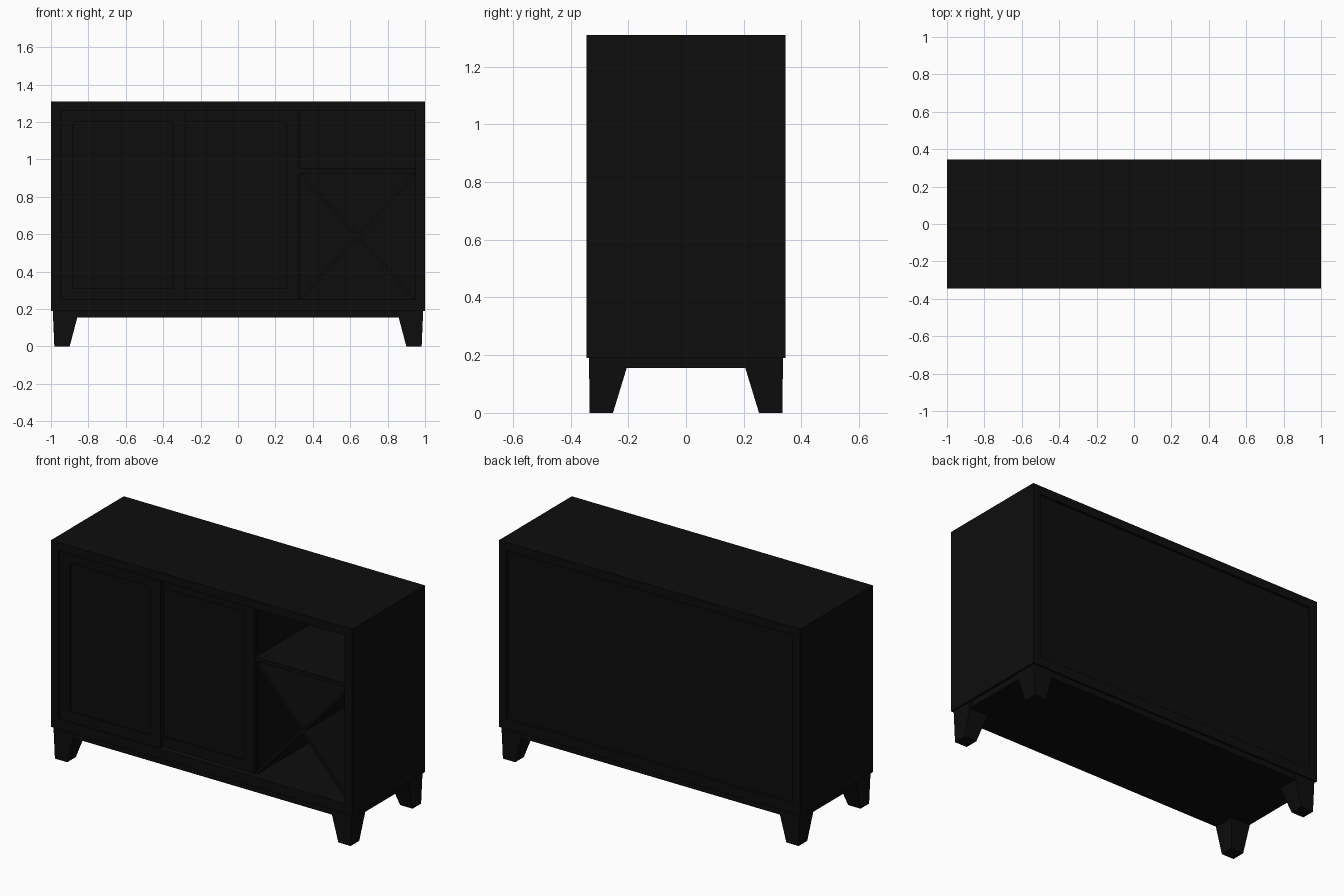
import bpy, bmesh, math
from mathutils import Matrix

if "Cube" in bpy.data.objects:
    bpy.data.objects.remove(bpy.data.objects["Cube"])

black = bpy.data.materials.new("black paint")
black.diffuse_color = (0.004, 0.004, 0.004, 1)
black.use_nodes = True
black.node_tree.nodes["Principled BSDF"].inputs["Base Color"].default_value = black.diffuse_color


def make(name, bm):
    bmesh.ops.recalc_face_normals(bm, faces=bm.faces)
    me = bpy.data.meshes.new(name)
    bm.to_mesh(me)
    bm.free()
    me.materials.append(black)
    ob = bpy.data.objects.new(name, me)
    bpy.context.collection.objects.link(ob)
    return ob


def add_box(bm, x, y, z):
    """Box between (min, max) pairs on each axis."""
    verts = bmesh.ops.create_cube(bm, size=1)["verts"]
    for v in verts:
        v.co = [r[0] if c < 0 else r[1] for c, r in zip(v.co, (x, y, z))]
    return verts


def box(name, x, y, z):
    bm = bmesh.new()
    add_box(bm, x, y, z)
    return make(name, bm)


# Cabinet case
FY, BY = -0.345, 0.345
box("top_board", (-1, 1), (FY, BY), (1.26, 1.31))
box("bottom_board", (-1, 1), (FY, BY), (0.19, 0.25))
box("left_side", (-1, -0.95), (FY, BY), (0.25, 1.26))
box("right_side", (0.95, 1), (FY, BY), (0.25, 1.26))
box("back_panel", (-0.95, 0.95), (0.31, 0.33), (0.25, 1.26))
box("plinth", (-0.985, 0.985), (-0.333, 0.333), (0.155, 0.19))


# Sliding doors: stiles and rails around a recessed panel
def door(name, x0, x1, y0):
    y1, w, z0, z1 = y0 + 0.025, 0.068, 0.25, 1.26
    bm = bmesh.new()
    add_box(bm, (x0, x0 + w), (y0, y1), (z0, z1))
    add_box(bm, (x1 - w, x1), (y0, y1), (z0, z1))
    add_box(bm, (x0 + w, x1 - w), (y0, y1), (z0, z0 + 0.06))
    add_box(bm, (x0 + w, x1 - w), (y0, y1), (z1 - 0.06, z1))
    add_box(bm, (x0 + w, x1 - w), (y0 + 0.01, y1 - 0.003), (z0 + 0.06, z1 - 0.06))
    make(name, bm)


door("front_sliding_door", -0.95, -0.28, -0.335)
door("rear_sliding_door", -0.35, 0.325, -0.308)

# Open bay: divider, shelf and crossed bottle rack
box("bay_divider", (0.30, 0.33), (-0.283, 0.31), (0.25, 1.26))
box("bay_shelf", (0.325, 0.95), (-0.305, 0.31), (0.925, 0.95))
dx, dz = 0.62, 0.675
length = math.hypot(dx, dz) - 0.02
for name, sign in (("rack_board_rising", -1), ("rack_board_falling", 1)):
    bm = bmesh.new()
    add_box(bm, (-length / 2, length / 2), (-0.305, 0.31), (-0.009, 0.009))
    turn = Matrix.Rotation(sign * math.atan2(dz, dx), 4, 'Y')
    bm.transform(Matrix.Translation((0.64, 0, 0.5875)) @ turn)
    make(name, bm)

# Tapered legs, mirrored to the four corners
for sx, xn in ((-1, "left"), (1, "right")):
    for sy, yn in ((-1, "front"), (1, "back")):
        bm = bmesh.new()
        for v in add_box(bm, (0.86, 0.99), (0.205, 0.336), (0, 0.19)):
            if v.co.z < 0.01:
                v.co.x = 0.90 if v.co.x < 0.9 else 0.982
                v.co.y = 0.253 if v.co.y < 0.25 else 0.334
            elif v.co.x < 0.9:
                v.co.x, v.co.y = 0.85, v.co.y
            if v.co.z > 0.1 and v.co.y < 0.25:
                v.co.y = 0.195
            v.co.x *= sx
            v.co.y *= sy
        make(f"{yn}_{xn}_leg", bm)
